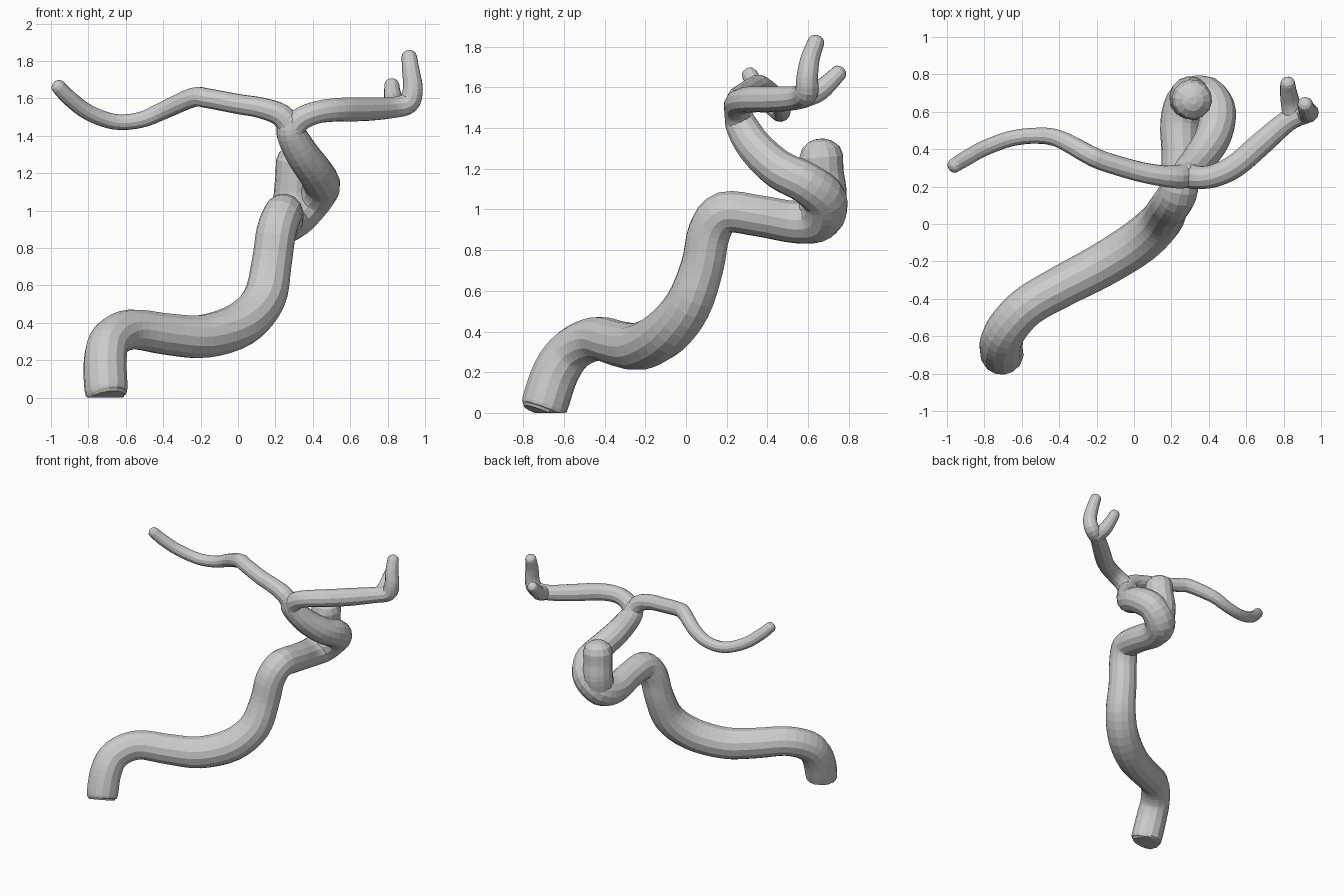
import bpy, bmesh, math
from mathutils import Vector

STEPS = 4


def smooth_path(points):
    """Catmull-Rom through (x, y, z, radius) points."""
    p = [Vector(q) for q in points]
    p = [2 * p[0] - p[1]] + p + [2 * p[-1] - p[-2]]
    out = []
    for i in range(1, len(p) - 2):
        a, b, c, d = p[i - 1:i + 3]
        for s in range(STEPS):
            t = s / STEPS
            out.append(0.5 * (2 * b + (c - a) * t + (2 * a - 5 * b + 4 * c - d) * t * t
                              + (3 * b - a - 3 * c + d) * t ** 3))
    out.append(p[-2])
    return out


def limb(name, points, sides=14, flat_start=False):
    """Tapered round limb with domed ends."""
    path = smooth_path(points)
    pos = [v.to_3d() for v in path]
    rad = [v[3] for v in path]
    n = len(pos)
    tan = [(pos[min(i + 1, n - 1)] - pos[max(i - 1, 0)]).normalized() for i in range(n)]
    rings = [(pos[i], tan[i], rad[i]) for i in range(n)]
    # domed caps beyond each end
    angles = [math.radians(a) for a in (30, 58, 78)]
    squash = 0.08 if flat_start else 0.6
    start = [(pos[0] - tan[0] * rad[0] * squash * math.sin(a), tan[0], rad[0] * math.cos(a))
             for a in reversed(angles)]
    end = [(pos[-1] + tan[-1] * rad[-1] * 0.8 * math.sin(a), tan[-1], rad[-1] * math.cos(a))
           for a in angles]
    rings = ([] if flat_start else start) + rings + end

    bm = bmesh.new()
    u = rings[0][1].orthogonal().normalized()
    last, loops = rings[0][1], []
    for c, t, r in rings:
        u = last.rotation_difference(t) @ u
        u = (u - t * u.dot(t)).normalized()
        w, last = t.cross(u), t
        ring = []
        for k in range(sides):
            a = math.tau * k / sides
            v = c + (u * math.cos(a) + w * math.sin(a)) * r
            v.z = max(v.z, 0.0)
            ring.append(bm.verts.new(v))
        loops.append(ring)
    for lo, hi in zip(loops, loops[1:]):
        for k in range(sides):
            j = (k + 1) % sides
            bm.faces.new((lo[k], lo[j], hi[j], hi[k]))
    bm.faces.new(loops[0][::-1])
    bm.faces.new(loops[-1])
    bmesh.ops.recalc_face_normals(bm, faces=bm.faces)
    mesh = bpy.data.meshes.new(name)
    bm.to_mesh(mesh)
    bm.free()
    ob = bpy.data.objects.new(name, mesh)
    bpy.context.collection.objects.link(ob)
    return ob


# winding trunk, looping round at the back and coming forward to the fork
limb("trunk", [
    (-0.70, -0.71, 0.00, 0.095), (-0.705, -0.695, 0.04, 0.115), (-0.71, -0.64, 0.20, 0.115),
    (-0.68, -0.56, 0.31, 0.11), (-0.57, -0.44, 0.365, 0.108), (-0.38, -0.33, 0.34, 0.112),
    (-0.18, -0.225, 0.328, 0.117), (0.02, -0.10, 0.395, 0.12), (0.14, 0.01, 0.53, 0.115),
    (0.18, 0.08, 0.72, 0.107), (0.205, 0.115, 0.89, 0.106), (0.24, 0.19, 0.985, 0.103),
    (0.25, 0.36, 0.968, 0.102), (0.245, 0.54, 0.938, 0.105), (0.29, 0.655, 0.96, 0.115),
    (0.385, 0.68, 1.05, 0.11), (0.445, 0.59, 1.13, 0.102), (0.42, 0.46, 1.195, 0.096),
    (0.345, 0.345, 1.30, 0.09), (0.285, 0.275, 1.41, 0.08), (0.28, 0.255, 1.475, 0.066)],
    flat_start=True)

# cut-off stub rising from the loop
limb("stub", [(0.30, 0.66, 0.98, 0.112), (0.30, 0.68, 1.08, 0.11),
              (0.305, 0.67, 1.18, 0.106), (0.31, 0.665, 1.262, 0.108)])

# long thin branch to the left
limb("left_branch", [
    (0.30, 0.265, 1.42, 0.07), (0.23, 0.252, 1.51, 0.062), (0.12, 0.262, 1.55, 0.056),
    (0.0, 0.287, 1.57, 0.054), (-0.16, 0.335, 1.60, 0.053), (-0.24, 0.37, 1.605, 0.053),
    (-0.40, 0.455, 1.535, 0.048), (-0.52, 0.472, 1.485, 0.043), (-0.66, 0.456, 1.475, 0.042),
    (-0.80, 0.405, 1.525, 0.042), (-0.90, 0.35, 1.60, 0.042), (-0.962, 0.312, 1.663, 0.039)],
    sides=12)

# right branch, turning up into its main twig
limb("right_branch", [
    (0.28, 0.265, 1.42, 0.07), (0.33, 0.25, 1.485, 0.064), (0.42, 0.255, 1.525, 0.062),
    (0.54, 0.31, 1.54, 0.064), (0.68, 0.43, 1.542, 0.064), (0.82, 0.55, 1.55, 0.058),
    (0.91, 0.592, 1.575, 0.058), (0.935, 0.596, 1.65, 0.053), (0.925, 0.61, 1.74, 0.047),
    (0.915, 0.64, 1.825, 0.041)], sides=12)

# short second twig
limb("side_twig", [(0.85, 0.57, 1.55, 0.056), (0.835, 0.65, 1.58, 0.052),
                   (0.825, 0.71, 1.63, 0.045), (0.822, 0.752, 1.672, 0.040)], sides=12)
